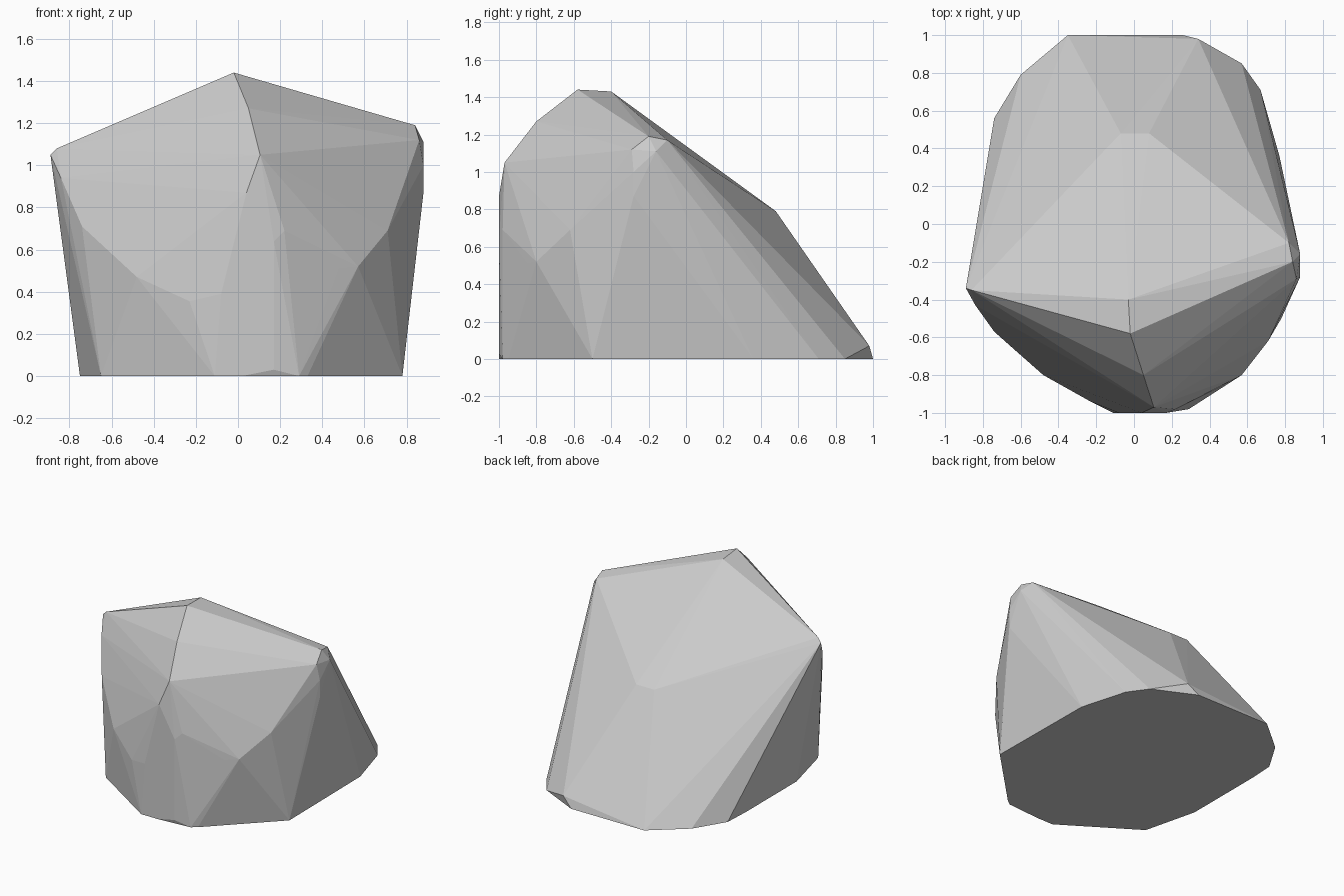
import bpy, bmesh

if "Cube" in bpy.data.objects:
    bpy.data.objects.remove(bpy.data.objects["Cube"])

# Footprint outline on the ground (x, y)
footprint = [(-.35, 1), (.26, 1), (.57, .85), (.67, .71), (.77, .36), (.78, -.5),
             (.33, -.95), (.29, -.98), (.02, -1), (-.11, -1), (-.65, -.65),
             (-.75, -.25), (-.75, .36), (-.74, .56), (-.6, .79)]

# Summit ridge and back slope break
crown = [(-.02, -.58, 1.44), (-.03, -.4, 1.43), (.05, -.8, 1.27), (.105, -.97, 1.05),
         (.04, -1, .87), (-.07, .48, .79), (.08, .48, .79), (.34, .98, .07)]

# Right shoulder
right_shoulder = [(.84, -.2, 1.19), (.82, -.1, 1.17), (.88, -.16, 1.11),
                  (.86, -.29, 1.12), (.88, -.28, 1.0), (.88, -.28, .87)]

# Left shoulder
left_shoulder = [(-.89, -.34, 1.05), (-.86, -.35, 1.08), (-.84, -.43, .94)]

# Chipped facets around the front
front_facets = [(.17, -1, .64), (.22, -.98, .69), (.48, -.85, .51), (.49, -.83, .57),
                (.57, -.8, .52), (.65, -.68, .62), (.72, -.6, .63), (.71, -.62, .69),
                (.17, -1, .03), (.33, -.95, .03), (-.08, -1, .39), (-.23, -.94, .355),
                (-.48, -.8, .47), (-.74, -.57, .71)]

# Rock body: flat-faced convex hull of the corner points
bm = bmesh.new()
for p in [(x, y, 0) for x, y in footprint] + crown + right_shoulder + left_shoulder + front_facets:
    bm.verts.new(p)
hull = bmesh.ops.convex_hull(bm, input=bm.verts[:])
inside = {g for g in hull["geom_interior"] + hull["geom_unused"] if isinstance(g, bmesh.types.BMVert)}
bmesh.ops.delete(bm, geom=list(inside), context='VERTS')
bmesh.ops.dissolve_limit(bm, angle_limit=0.01, verts=bm.verts[:], edges=bm.edges[:])
bmesh.ops.recalc_face_normals(bm, faces=bm.faces[:])

mesh = bpy.data.meshes.new("rock")
bm.to_mesh(mesh)
bm.free()
bpy.context.collection.objects.link(bpy.data.objects.new("rock", mesh))
